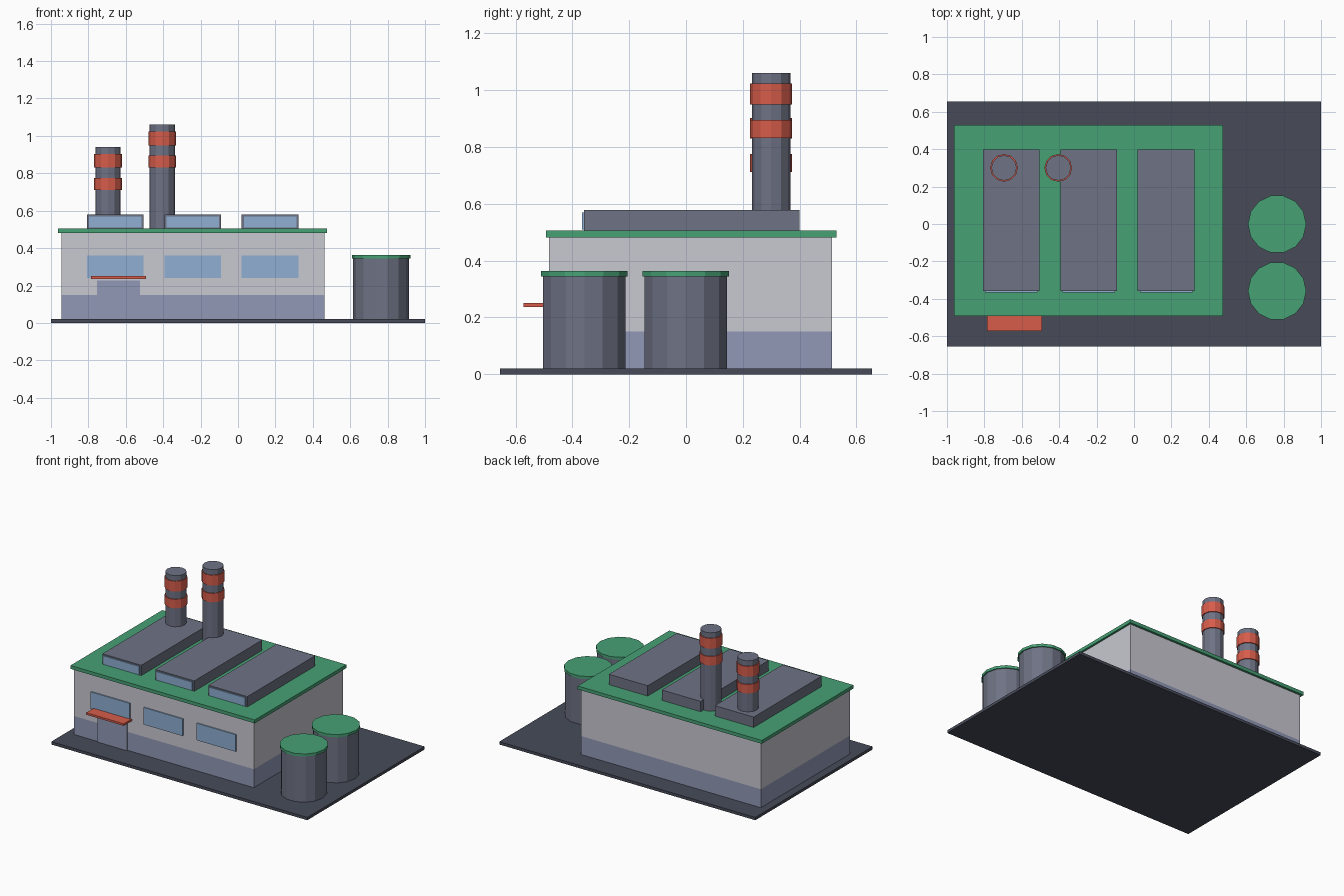
import bpy, bmesh, math
from mathutils import Vector

cube = bpy.data.objects.get("Cube")
if cube:
    bpy.data.objects.remove(cube, do_unlink=True)


def material(name, r, g, b):
    """Flat colour from 0-255 display values."""
    col = [((c / 255 + 0.055) / 1.055) ** 2.4 for c in (r, g, b)] + [1]
    m = bpy.data.materials.new(name)
    m.use_nodes = True
    m.diffuse_color = col
    m.node_tree.nodes["Principled BSDF"].inputs["Base Color"].default_value = col
    return m


WALL = material("pale wall", 200, 200, 209)
BLUE = material("blue grey", 145, 152, 182)
GLASS = material("window blue", 142, 175, 211)
RED = material("red", 214, 92, 74)
GREEN = material("green", 71, 161, 117)
METAL = material("metal grey", 110, 114, 132)
GROUND = material("dark ground", 71, 75, 89)


def finish(name, bm, *mats):
    mesh = bpy.data.meshes.new(name)
    bm.to_mesh(mesh)
    bm.free()
    for m in mats:
        mesh.materials.append(m)
    ob = bpy.data.objects.new(name, mesh)
    bpy.context.collection.objects.link(ob)
    return ob


def box_mesh(x, y, z):
    """Box from three (low, high) ranges."""
    bm = bmesh.new()
    bmesh.ops.create_cube(bm, size=1)
    for v in bm.verts:
        v.co = Vector([r[0] if c < 0 else r[1] for c, r in zip(v.co, (x, y, z))])
    return bm


def box(name, mat, x, y, z):
    return finish(name, box_mesh(x, y, z), mat)


def cylinder(name, mat, x, y, radius, z0, z1, sides):
    bm = bmesh.new()
    ring = [bm.verts.new((x + radius * math.cos(a), y + radius * math.sin(a), z0))
            for a in (math.tau * i / sides for i in range(sides))]
    base = bm.faces.new(ring)
    top = bmesh.ops.extrude_face_region(bm, geom=[base], use_keep_orig=True)
    bmesh.ops.translate(bm, vec=(0, 0, z1 - z0),
                        verts=[g for g in top["geom"] if isinstance(g, bmesh.types.BMVert)])
    bmesh.ops.recalc_face_normals(bm, faces=bm.faces)
    return finish(name, bm, mat)


# Ground slab
box("ground_slab", GROUND, (-1, 1), (-0.655, 0.655), (0, 0.02))

# Main hall, cut at the painted lower band
BAND_TOP = 0.15
bm = box_mesh((-0.945, 0.462), (-0.482, 0.514), (0.01, 0.485))
bmesh.ops.bisect_plane(bm, geom=bm.verts[:] + bm.edges[:] + bm.faces[:],
                       plane_co=(0, 0, BAND_TOP), plane_no=(0, 0, 1))
for f in bm.faces:
    f.material_index = int(f.calc_center_median().z < BAND_TOP)
finish("main_hall", bm, WALL, BLUE)

# Flat roof
box("roof", GREEN, (-0.963, 0.476), (-0.493, 0.53), (0.482, 0.506))

# Roof lights with glazed fronts, and the wall windows below them
for i, x in enumerate((-0.656, -0.242, 0.172)):
    n = str(i + 1)
    box("roof_light_" + n, METAL, (x - 0.152, x + 0.152), (-0.359, 0.399), (0.5, 0.579))
    box("roof_light_glass_" + n, GLASS, (x - 0.14, x + 0.14), (-0.366, -0.357), (0.51, 0.57))
    box("window_" + n, GLASS, (x - 0.152, x + 0.152), (-0.49, -0.481), (0.24, 0.36))

# Door and awning
box("door", BLUE, (-0.755, -0.525), (-0.49, -0.481), (0.02, 0.228))
box("door_awning", RED, (-0.785, -0.492), (-0.572, -0.481), (0.236, 0.25))

# Chimneys with painted bands
for name, x, top in (("short", -0.695, 0.94), ("tall", -0.405, 1.06)):
    cylinder(name + "_chimney", METAL, x, 0.3, 0.068, 0.5, top, 12)
    for part, low, high in (("upper", 0.11, 0.037), ("lower", 0.228, 0.165)):
        cylinder(f"{name}_chimney_{part}_band", RED, x, 0.3, 0.074,
                 top - low, top - high, 12)

# Storage tanks with lids
for name, y in (("front", -0.358), ("back", -0.001)):
    cylinder(name + "_tank", METAL, 0.765, y, 0.149, 0.015, 0.35, 14)
    cylinder(name + "_tank_lid", GREEN, 0.765, y, 0.156, 0.345, 0.364, 14)
